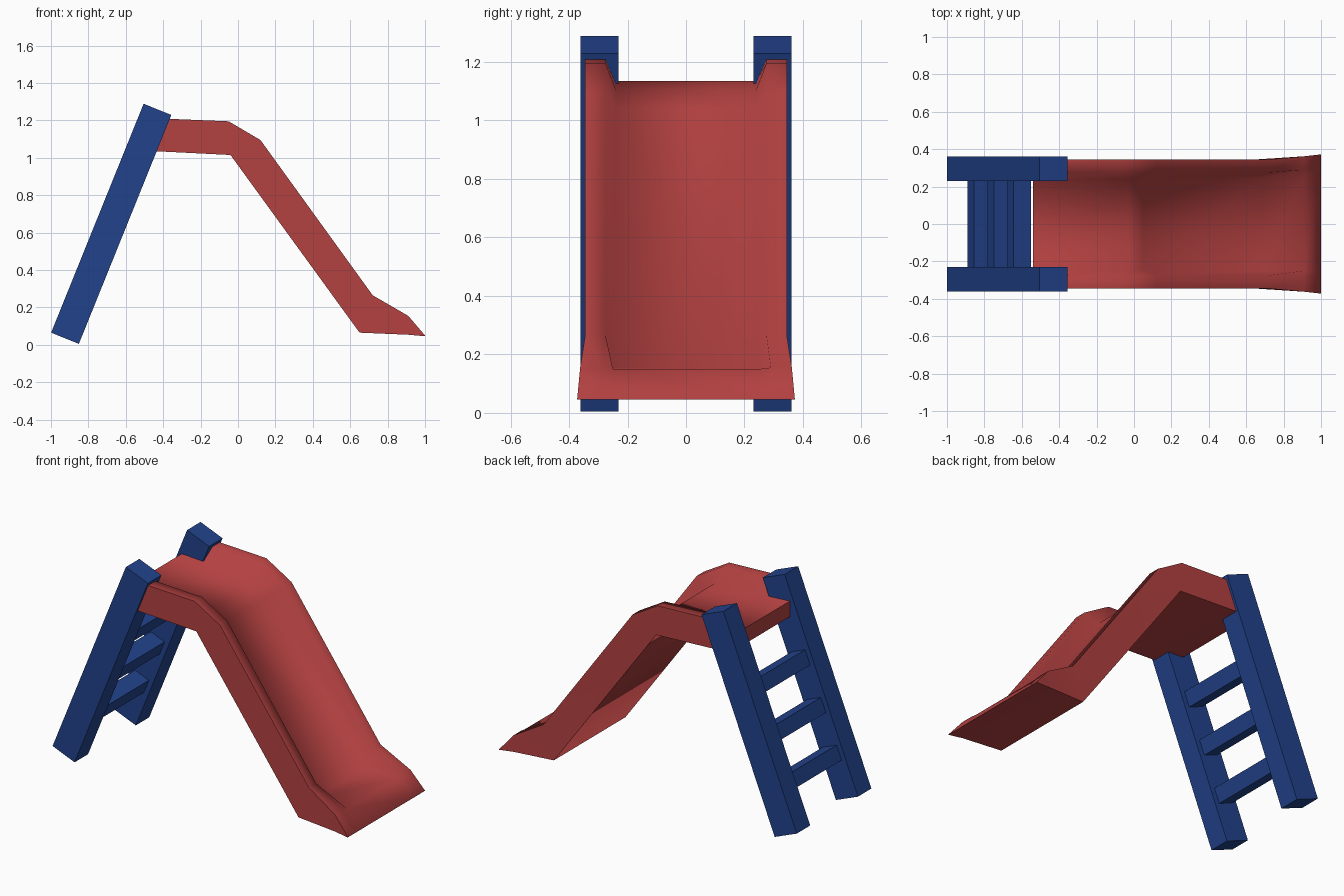
import bpy, bmesh, math
from mathutils import Matrix, Vector

cube = bpy.data.objects.get("Cube")
if cube:
    bpy.data.objects.remove(cube, do_unlink=True)


def material(name, rgb):
    m = bpy.data.materials.new(name)
    m.use_nodes = True
    m.diffuse_color = (*rgb, 1)
    m.node_tree.nodes["Principled BSDF"].inputs["Base Color"].default_value = (*rgb, 1)
    return m


red = material("red plastic", (0.45, 0.052, 0.052))
blue = material("blue paint", (0.016, 0.055, 0.26))


def add_object(name, bm, mat):
    bmesh.ops.recalc_face_normals(bm, faces=bm.faces)
    mesh = bpy.data.meshes.new(name)
    bm.to_mesh(mesh)
    bm.free()
    mesh.materials.append(mat)
    obj = bpy.data.objects.new(name, mesh)
    bpy.context.collection.objects.link(obj)
    return obj


# Ladder frame: local z runs up the rails, local x through their depth
LEAN = Matrix.Translation((-0.925, 0, 0.035)) @ Matrix.Rotation(math.radians(22), 4, 'Y')


def ladder_box(name, centre, size):
    bm = bmesh.new()
    bmesh.ops.create_cube(bm, size=1)
    bmesh.ops.scale(bm, vec=size, verts=bm.verts)
    bmesh.ops.translate(bm, vec=centre, verts=bm.verts)
    bmesh.ops.transform(bm, matrix=LEAN, verts=bm.verts)
    return add_object(name, bm, blue)


# Side rails
for side, y in (("left", 0.295), ("right", -0.295)):
    ladder_box(f"ladder_rail_{side}", (0, y, 0.66), (0.16, 0.13, 1.32))

# Rungs
for i in range(3):
    ladder_box(f"ladder_rung_{i + 1}", (0, 0, 0.265 + 0.283 * i), (0.1, 0.48, 0.09))

# Slide stations: bottom, floor and wall-top points (x, z), then half widths
# of the outside, the inner wall top and the floor
stations = [
    ((-0.54, 1.04), (-0.54, 1.135), (-0.53, 1.215), 0.345, 0.275, 0.24),
    ((-0.04, 1.015), (-0.03, 1.105), (-0.05, 1.195), 0.345, 0.275, 0.24),
    ((0.06, 0.877), (0.047, 1.04), (0.12, 1.095), 0.345, 0.275, 0.24),
    ((0.65, 0.065), (0.69, 0.155), (0.72, 0.265), 0.345, 0.275, 0.25),
    ((0.91, 0.054), (0.91, 0.15), (0.91, 0.155), 0.362, 0.29, 0.25),
    ((1.0, 0.046), (1.0, 0.05), (1.0, 0.05), 0.372, 0.3, 0.26),
]

bm = bmesh.new()
rings = []
for low, floor, top, outer, inner, base in stations:
    half = [(low, outer), (top, outer), (top, inner), (floor, base)]
    section = [(p, -w) for p, w in half] + [(p, w) for p, w in reversed(half)]
    rings.append([bm.verts.new((p[0], y, p[1])) for p, y in section])
for a, b in zip(rings, rings[1:]):
    for i in range(len(a)):
        j = (i + 1) % len(a)
        bm.faces.new((a[i], a[j], b[j], b[i]))
bm.faces.new(rings[0])
bm.faces.new(rings[-1])
slide = add_object("slide_chute", bm, red)

# Smooth trough with sharp outer edges
bpy.ops.object.select_all(action='DESELECT')
slide.select_set(True)
bpy.context.view_layer.objects.active = slide
bpy.ops.object.shade_smooth_by_angle(angle=math.radians(76))
